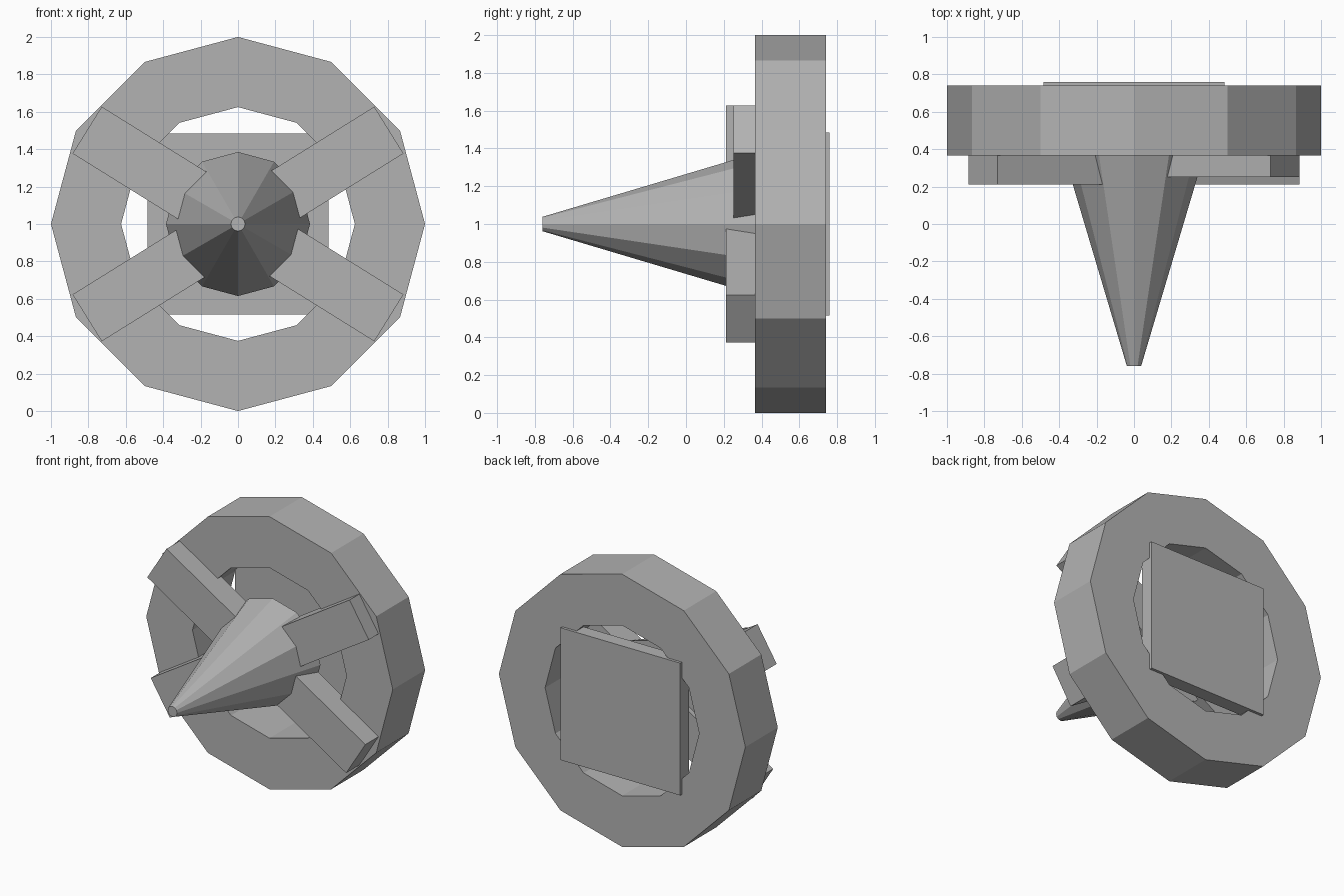
import bpy, bmesh, math
from mathutils import Matrix

if "Cube" in bpy.data.objects:
    bpy.data.objects.remove(bpy.data.objects["Cube"])

grey = bpy.data.materials.new("plain_grey")
grey.diffuse_color = (0.45, 0.45, 0.45, 1)
grey.use_nodes = True
grey.node_tree.nodes["Principled BSDF"].inputs["Base Color"].default_value = grey.diffuse_color


def finish(name, bm):
    bmesh.ops.recalc_face_normals(bm, faces=bm.faces)
    mesh = bpy.data.meshes.new(name)
    bm.to_mesh(mesh)
    bm.free()
    mesh.materials.append(grey)
    obj = bpy.data.objects.new(name, mesh)
    bpy.context.collection.objects.link(obj)


def lathe(name, profile, closed, sides=12):
    """Spin (radius, y) points around the front-to-back axis at z = 1."""
    bm = bmesh.new()
    rings = []
    for r, y in profile:
        rings.append([bm.verts.new((r * math.sin(2 * math.pi * i / sides), y,
                                    1 + r * math.cos(2 * math.pi * i / sides)))
                      for i in range(sides)])
    pairs = list(zip(rings, rings[1:]))
    if closed:
        pairs.append((rings[-1], rings[0]))
    for a, b in pairs:
        for i in range(sides):
            j = (i + 1) % sides
            bm.faces.new((a[i], a[j], b[j], b[i]))
    if not closed:
        bm.faces.new(rings[0])
        bm.faces.new(rings[-1])
    finish(name, bm)


def box(name, size, y, angle=0):
    """Box centred on the axis, turned about it."""
    bm = bmesh.new()
    bmesh.ops.create_cube(bm, size=1, matrix=(
        Matrix.Translation((0, y, 1)) @ Matrix.Rotation(angle, 4, 'Y')
        @ Matrix.Diagonal((*size, 1))))
    finish(name, bm)


# Twelve-sided wheel rim
lathe("rim", [(1, 0.365), (1, 0.74), (0.625, 0.74), (0.625, 0.365)], True)
# Long blunt spike
lathe("spike", [(0.038, -0.76), (0.385, 0.405)], False)
# Two crossed bars, one slightly behind the other
tilt = math.radians(31.9)
box("front_bar", (1.9, 0.19, 0.295), 0.307, tilt)
box("rear_bar", (1.9, 0.19, 0.295), 0.347, -tilt)
# Square plate closing the back
box("back_plate", (0.97, 0.10, 0.97), 0.71)
